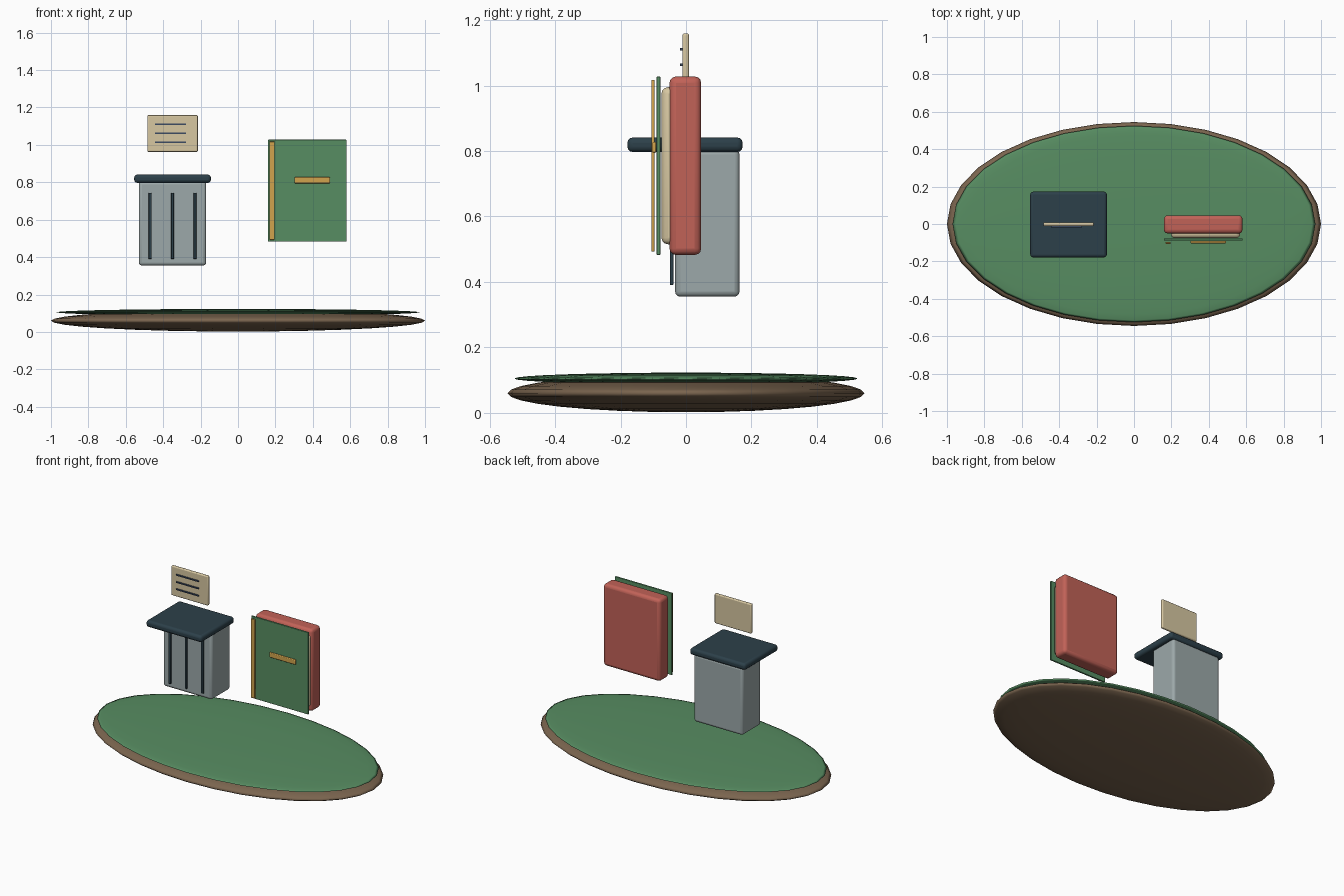
import bpy

if "Cube" in bpy.data.objects:
    bpy.data.objects.remove(bpy.data.objects["Cube"])


def material(name, rgb):
    m = bpy.data.materials.new(name)
    m.diffuse_color = [(c / 255) ** 2.2 for c in rgb] + [1]
    m.use_nodes = True
    m.node_tree.nodes["Principled BSDF"].inputs["Base Color"].default_value = m.diffuse_color
    return m


SOIL = material("soil", (122, 101, 80))
GREEN = material("green", (88, 140, 98))
STEEL = material("steel", (155, 167, 168))
DARK = material("dark_slate", (48, 66, 75))
RED = material("red", (192, 98, 88))
CREAM = material("cream", (214, 198, 160))
GOLD = material("gold", (208, 162, 78))
INK = material("ink", (62, 76, 98))


def box(name, center, size, mat, bevel=0.0, segments=3):
    bpy.ops.mesh.primitive_cube_add(size=1, location=center)
    ob = bpy.context.object
    ob.name = name
    ob.scale = size
    bpy.ops.object.transform_apply(location=False, rotation=False, scale=True)
    ob.data.materials.append(mat)
    if bevel:
        mod = ob.modifiers.new("rounded_edges", 'BEVEL')
        mod.width = bevel
        mod.segments = segments
        bpy.ops.object.shade_smooth_by_angle()
    return ob


def disc(name, z, radii, mat):
    bpy.ops.mesh.primitive_uv_sphere_add(segments=32, ring_count=16, radius=1, location=(0, 0, z))
    ob = bpy.context.object
    ob.name = name
    ob.scale = radii
    bpy.ops.object.transform_apply(location=False, rotation=False, scale=True)
    ob.data.materials.append(mat)
    bpy.ops.object.shade_smooth()
    return ob


# Flattened oval ground with a grass layer
disc("ground_base", 0.06, (1.0, 0.545, 0.058), SOIL)
disc("grass_top", 0.105, (0.97, 0.525, 0.018), GREEN)

# Bin: body, overhanging lid, three front ribs
BX = -0.35
box("bin_body", (BX, 0.065, 0.58), (0.36, 0.197, 0.45), STEEL, 0.016)
box("bin_lid", (BX, -0.003, 0.819), (0.41, 0.352, 0.044), DARK, 0.016)
for i in (-1, 0, 1):
    box(f"bin_rib_{i + 2}", (BX + 0.12 * i, -0.044, 0.567), (0.016, 0.011, 0.354), DARK, 0.003, 2)

# Note sheet above the bin with three ruled lines
box("note_sheet", (BX, -0.001, 1.061), (0.27, 0.02, 0.196), CREAM, 0.006)
for i in range(3):
    box(f"note_line_{i + 1}", (BX - 0.011, -0.014, 1.015 + 0.048 * i), (0.165, 0.009, 0.008), INK)

# Book: block, pages, front cover, spine strip and clasp
KX = 0.37
box("book_block", (KX, -0.002, 0.755), (0.42, 0.097, 0.545), RED, 0.02)
box("book_pages", (KX + 0.013, -0.04, 0.755), (0.37, 0.07, 0.48), CREAM, 0.02)
box("book_cover", (KX, -0.084, 0.755), (0.42, 0.011, 0.545), GREEN, 0.002, 2)
box("spine_strip", (0.182, -0.101, 0.755), (0.028, 0.01, 0.525), GOLD, 0.003, 2)
box("book_clasp", (0.397, -0.097, 0.811), (0.192, 0.012, 0.033), GOLD, 0.004, 2)
